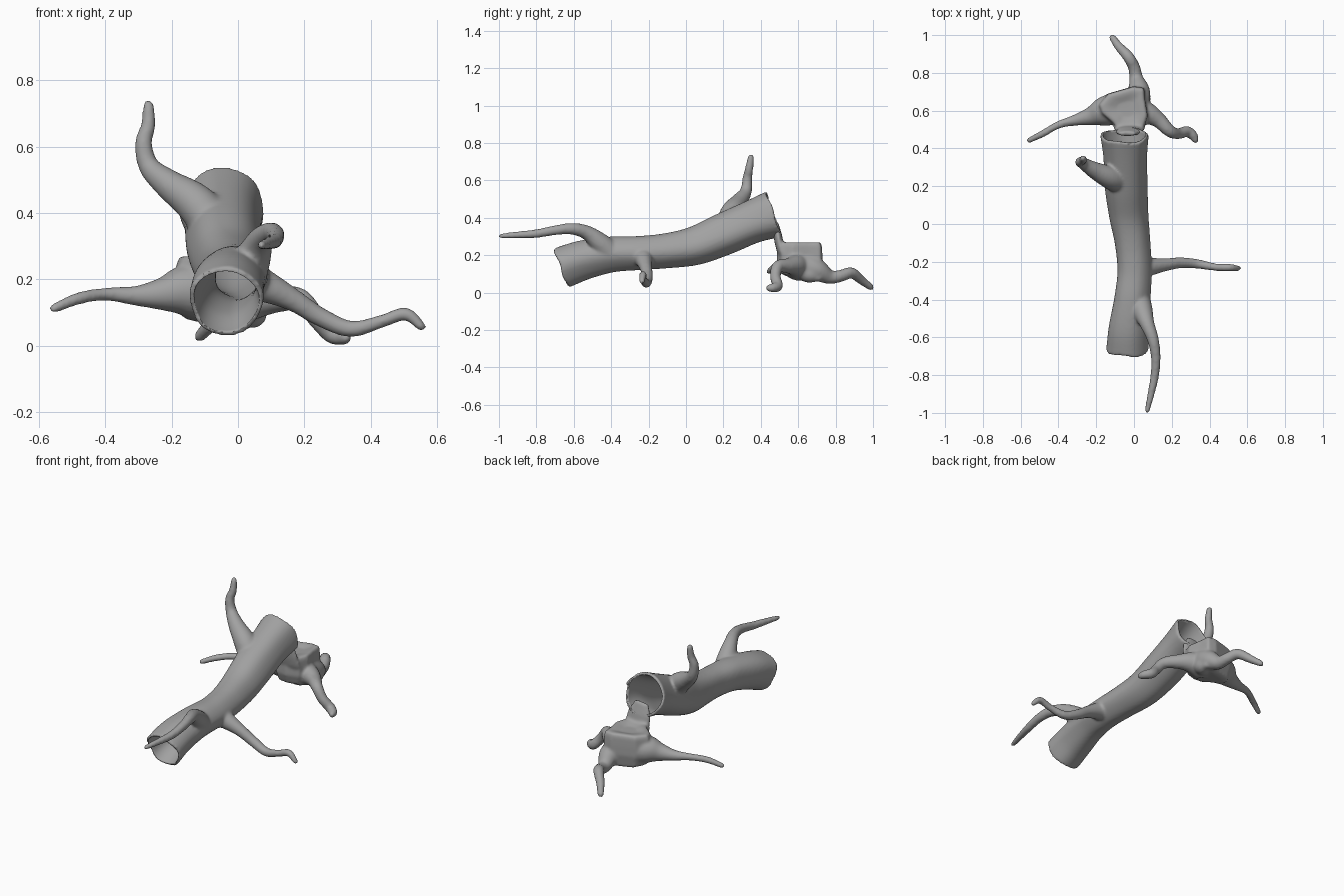
import bpy, bmesh, math
from mathutils import Vector

bark = bpy.data.materials.new("dark_grey_bark")
bark.diffuse_color = (0.36, 0.36, 0.36, 1)


def spline(pts, steps=7):
    """Catmull-Rom through (x, y, z, radius) points"""
    p = [Vector(q) for q in pts]
    p = [p[0] * 2 - p[1]] + p + [p[-1] * 2 - p[-2]]
    out = []
    for i in range(1, len(p) - 2):
        a, b, c, d = p[i - 1:i + 3]
        for k in range(steps):
            t = k / steps
            out.append(0.5 * (2 * b + (c - a) * t + (2 * a - 5 * b + 4 * c - d) * t * t
                              + (3 * b - a - 3 * c + d) * t ** 3))
    out.append(p[-2])
    return out


def skin(bm, rings):
    """Close a stack of vertex rings into a solid"""
    vr = [[bm.verts.new(v) for v in r] for r in rings]
    n = len(vr[0])
    for r, s in zip(vr, vr[1:]):
        for i in range(n):
            bm.faces.new((r[i], r[(i + 1) % n], s[(i + 1) % n], s[i]))
    for r, flip in ((vr[0], True), (vr[-1], False)):
        c = bm.verts.new(sum((v.co for v in r), Vector()) / n)
        for i in range(n):
            f = (r[i], r[(i + 1) % n], c)
            bm.faces.new(f[::-1] if flip else f)


def limb(bm, pts, up=(0, 0, 1), n=20, flat=1.0, wobble=0.0, jag=0.0):
    """Tapered, bent tube; jag makes uneven broken ends"""
    path = spline(pts)
    last = len(path) - 1
    rings = []
    for i, q in enumerate(path):
        t = (path[min(i + 1, last)] - path[max(i - 1, 0)]).xyz.normalized()
        side = t.cross(Vector(up)).normalized()
        v = side.cross(t)
        ring = []
        for k in range(n):
            a = 2 * math.pi * k / n
            r = q.w * (1 + wobble * (math.sin(3 * a + i * 0.07) + 0.6 * math.sin(5 * a + 1 + i * 0.05)))
            off = jag * math.sin(4 * a + 0.7 + i) if i in (0, last) else 0
            ring.append(q.xyz + side * math.cos(a) * r + v * math.sin(a) * r * flat + t * off)
        rings.append(ring)
    # rounded tips for thin limbs
    if not jag:
        c = path[-1].xyz
        t = (c - path[-2].xyz).normalized() * path[-1].w
        rings.append([c + (v - c) * 0.6 + t * 0.9 for v in rings[-1]])
    skin(bm, rings)


def finish(bm, name, melt=True):
    bmesh.ops.recalc_face_normals(bm, faces=bm.faces)
    me = bpy.data.meshes.new(name)
    bm.to_mesh(me)
    bm.free()
    me.materials.append(bark)
    ob = bpy.data.objects.new(name, me)
    bpy.context.collection.objects.link(ob)
    if melt:
        m = ob.modifiers.new("merge", 'REMESH')
        m.mode, m.voxel_size, m.use_smooth_shade = 'VOXEL', 0.008, True
        s = ob.modifiers.new("soften", 'SMOOTH')
        s.factor, s.iterations = 0.5, 8
    return ob


# Hollow log: trunk with three branches
trunk = [(-0.036, -0.668, 0.133, 0.112), (-0.03, -0.55, 0.175, 0.106), (-0.012, -0.4, 0.205, 0.096),
         (0, -0.25, 0.212, 0.091), (-0.01, -0.1, 0.224, 0.094), (-0.03, 0.05, 0.25, 0.104),
         (-0.042, 0.2, 0.31, 0.113), (-0.045, 0.35, 0.375, 0.115), (-0.047, 0.47, 0.418, 0.128)]
bm = bmesh.new()
limb(bm, trunk, n=36, wobble=0.026, jag=0.006)
# front branch
limb(bm, [(0.02, -0.39, 0.2, 0.065), (0.045, -0.46, 0.265, 0.055), (0.07, -0.53, 0.32, 0.039),
          (0.10, -0.61, 0.341, 0.031), (0.115, -0.7, 0.333, 0.026), (0.11, -0.8, 0.315, 0.023),
          (0.09, -0.9, 0.308, 0.019), (0.07, -0.988, 0.302, 0.014)])
# right branch
limb(bm, [(0.02, -0.23, 0.2, 0.065), (0.09, -0.225, 0.175, 0.048), (0.17, -0.215, 0.135, 0.034),
          (0.25, -0.205, 0.085, 0.029), (0.34, -0.212, 0.05, 0.025), (0.43, -0.228, 0.072, 0.02),
          (0.505, -0.23, 0.095, 0.02), (0.553, -0.235, 0.058, 0.015)], up=(0, 1, 0))
# upright branch
limb(bm, [(-0.05, 0.22, 0.33, 0.07), (-0.125, 0.245, 0.425, 0.062), (-0.21, 0.285, 0.487, 0.045),
          (-0.268, 0.32, 0.54, 0.032), (-0.285, 0.328, 0.61, 0.026), (-0.27, 0.338, 0.665, 0.022),
          (-0.27, 0.347, 0.724, 0.017)], up=(0, 1, 0))
log = finish(bm, "hollow_log")

# Bore through the log, flared at both ends
bore = [(x, y, z, r * (0.88 if i in (0, len(trunk) - 1) else 0.76)) for i, (x, y, z, r) in enumerate(trunk)]
bore = [(-0.04, -0.74, 0.109, 0.108)] + bore + [(-0.05, 0.535, 0.445, 0.120)]
bm = bmesh.new()
limb(bm, bore, n=36, wobble=0.026)
cutter = finish(bm, "bore_cutter", melt=False)
cutter.data.shade_smooth()
cutter.hide_render = True
cutter.hide_viewport = True
b = log.modifiers.new("hollow", 'BOOLEAN')
b.operation, b.object, b.solver = 'DIFFERENCE', cutter, 'EXACT'

# Broken stump with slightly dished top
outline = [(0.055, 0.51), (0.075, 0.57), (0.06, 0.66), (0.055, 0.722), (0.0, 0.73), (-0.07, 0.71),
           (-0.14, 0.69), (-0.19, 0.63), (-0.175, 0.585), (-0.11, 0.53), (-0.09, 0.495), (-0.02, 0.485)]
centre = Vector((-0.04, 0.61))
bm = bmesh.new()
rings = []
for z, s, tilt in ((0.075, 0.6, -0.1), (0.085, 0.85, -0.15), (0.15, 1.0, -0.05), (0.2, 1.0, 0),
                   (0.25, 0.98, 0), (0.27, 0.92, 0), (0.268, 0.7, 0), (0.255, 0.35, 0)):
    rings.append([Vector((*(centre + (Vector(p) - centre) * s), z + tilt * (p[1] - 0.61)))
                  for p in outline])
skin(bm, rings)
# splintered strip joining the stump to the log
limb(bm, [(-0.025, 0.6, 0.13, 0.09), (-0.025, 0.525, 0.2, 0.088), (-0.025, 0.5, 0.26, 0.08),
          (-0.03, 0.49, 0.31, 0.075)], up=(0, 1, 0), flat=0.3)
# left root
limb(bm, [(-0.07, 0.62, 0.16, 0.085), (-0.16, 0.595, 0.165, 0.078), (-0.23, 0.57, 0.155, 0.05),
          (-0.31, 0.55, 0.15, 0.03), (-0.4, 0.525, 0.155, 0.02), (-0.48, 0.48, 0.142, 0.019),
          (-0.555, 0.443, 0.112, 0.015)])
# right root
limb(bm, [(0.0, 0.6, 0.14, 0.08), (0.07, 0.585, 0.145, 0.06), (0.13, 0.55, 0.143, 0.042),
          (0.19, 0.492, 0.138, 0.033), (0.235, 0.478, 0.085, 0.029), (0.28, 0.49, 0.037, 0.029),
          (0.312, 0.468, 0.026, 0.026), (0.324, 0.446, 0.024, 0.02)], up=(0, 1, 0))
# back root
limb(bm, [(0.0, 0.62, 0.15, 0.085), (0.025, 0.7, 0.12, 0.062), (0.012, 0.77, 0.083, 0.038),
          (0.0, 0.83, 0.09, 0.032), (-0.03, 0.885, 0.105, 0.03), (-0.08, 0.94, 0.065, 0.024),
          (-0.115, 0.988, 0.028, 0.018)])
# lower root swelling
limb(bm, [(0.0, 0.62, 0.13, 0.06), (0.04, 0.66, 0.1, 0.05), (0.05, 0.7, 0.085, 0.03)])
finish(bm, "broken_stump")
